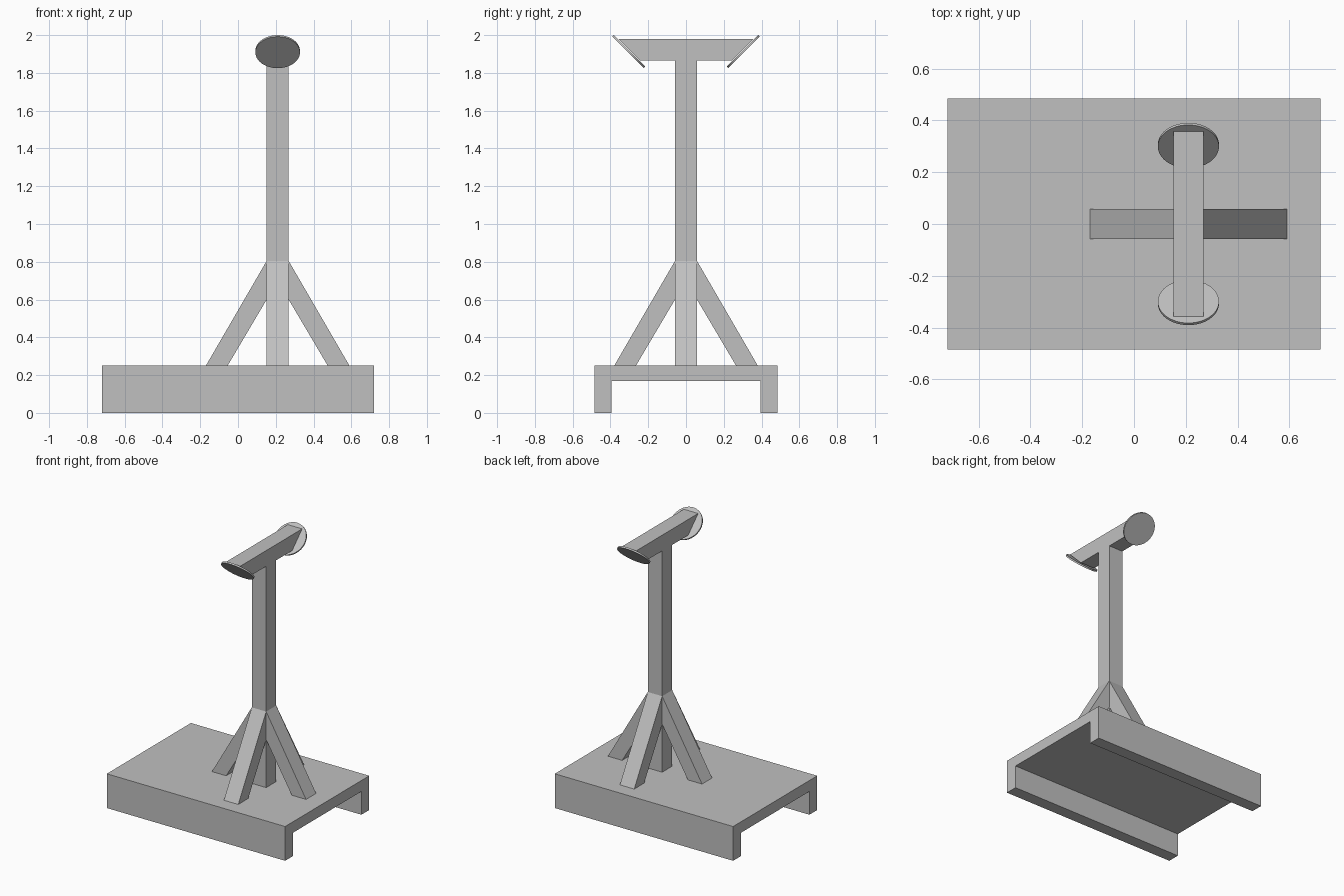
import bpy, bmesh, math
from mathutils import Matrix, Vector

cube = bpy.data.objects.get("Cube")
if cube:
    bpy.data.objects.remove(cube, do_unlink=True)

grey = bpy.data.materials.new("plain_grey")
grey.use_nodes = True
grey.diffuse_color = (0.53, 0.53, 0.53, 1)
grey.node_tree.nodes["Principled BSDF"].inputs["Base Color"].default_value = grey.diffuse_color

POST_X = 0.21   # post position along the base
HALF = 0.058    # half width of every beam


def add_object(name, bm, location=(0, 0, 0), turn=0):
    bmesh.ops.recalc_face_normals(bm, faces=bm.faces)
    mesh = bpy.data.meshes.new(name)
    bm.to_mesh(mesh)
    bm.free()
    mesh.materials.append(grey)
    obj = bpy.data.objects.new(name, mesh)
    obj.location = location
    obj.rotation_euler.z = turn
    bpy.context.collection.objects.link(obj)
    return obj


def extruded(name, profile, half_length, location=(0, 0, 0), turn=0):
    """Extrude a (y, z) profile evenly along x."""
    bm = bmesh.new()
    face = bm.faces.new([bm.verts.new((-half_length, y, z)) for y, z in profile])
    moved = bmesh.ops.extrude_face_region(bm, geom=[face])["geom"]
    bmesh.ops.translate(bm, vec=(2 * half_length, 0, 0),
                        verts=[v for v in moved if isinstance(v, bmesh.types.BMVert)])
    # the starting face stays in place as the other end cap
    return add_object(name, bm, location, turn)


def mirrored(half_profile):
    return half_profile + [(-y, z) for y, z in reversed(half_profile)]


# Channel-shaped base, open underneath
extruded("base", mirrored([(0.395, 0.17), (0.395, 0), (0.485, 0), (0.485, 0.25)]), 0.72)

# Square post
extruded("post", mirrored([(HALF, 0.25), (HALF, 1.865)]), HALF, (POST_X, 0, 0))

# Four sloping braces around the post
brace = [(0.265, 0.25), (0.38, 0.25), (HALF, 0.805), (HALF, 0.60)]
for i, side in enumerate(("back", "right", "front", "left")):
    extruded("brace_" + side, brace, HALF, (POST_X, 0, 0), i * math.pi / 2)

# Crossbeam with ends cut at 45 degrees
extruded("crossbeam", mirrored([(0.242, 1.865), (0.357, 1.98)]), HALF, (POST_X, 0, 0))

# Thin round plates on the slanted beam ends
for side, s in (("front", -1), ("back", 1)):
    bm = bmesh.new()
    bmesh.ops.create_cone(bm, cap_ends=True, segments=48, radius1=0.118,
                          radius2=0.118, depth=0.0115,
                          matrix=Matrix.Rotation(s * math.pi / 4, 4, "X"))
    plate = add_object("plate_" + side, bm, (POST_X, s * 0.303, 1.9125))
    bpy.ops.object.select_all(action="DESELECT")
    plate.select_set(True)
    bpy.context.view_layer.objects.active = plate
    bpy.ops.object.shade_smooth_by_angle(angle=math.radians(30))
